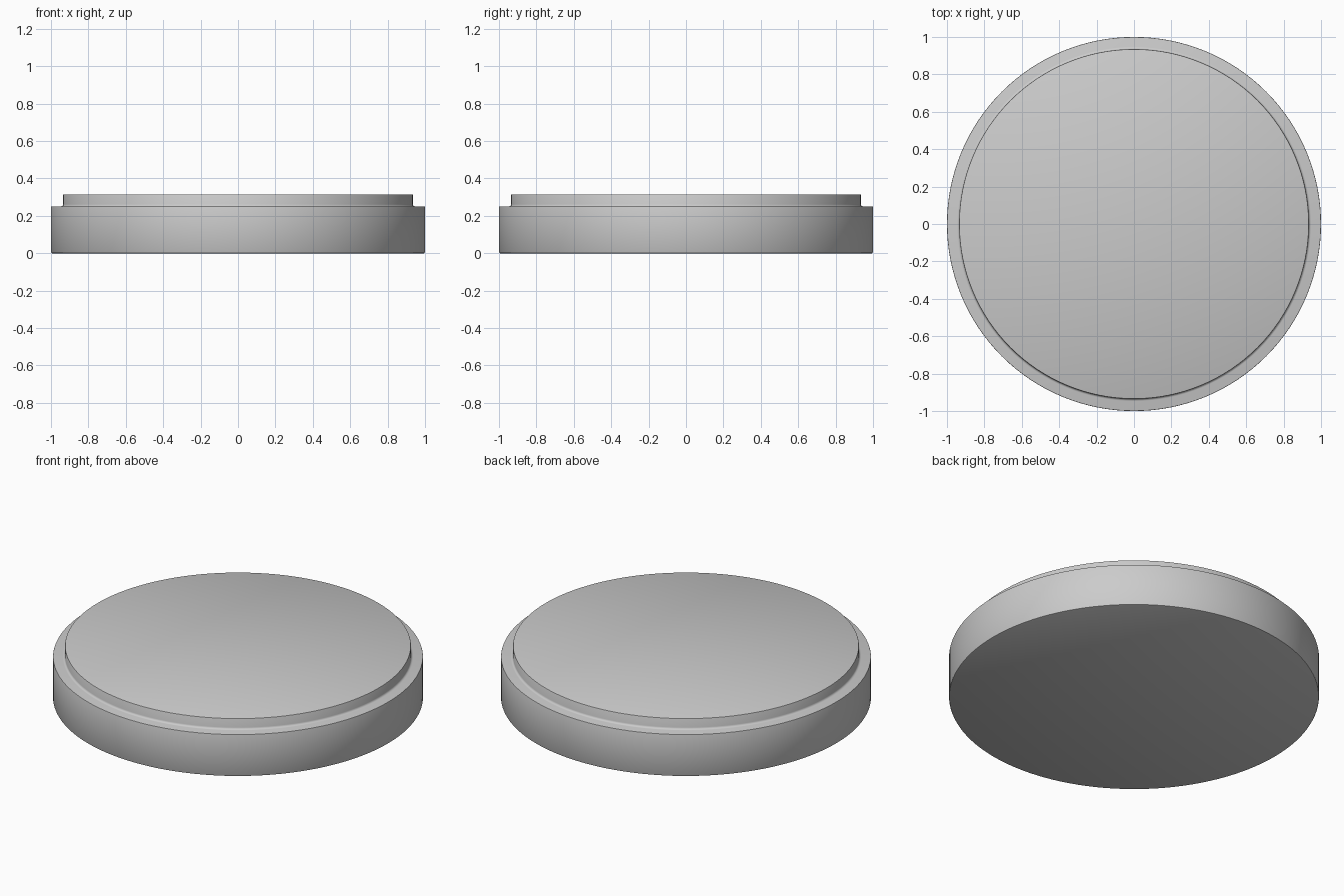
import bpy, bmesh, math

if "Cube" in bpy.data.objects:
    bpy.data.objects.remove(bpy.data.objects["Cube"])

SEGMENTS = 128

# Half cross-section (radius, z) from bottom centre to top centre:
# flat base, eased outer wall, ledge, small fillet, raised plate
PROFILE = [
    (0.994, 0.0), (0.998, 0.002), (1.0, 0.006),
    (1.0, 0.246), (0.999, 0.249), (0.996, 0.25),
    (0.947, 0.25), (0.941, 0.252), (0.937, 0.256), (0.935, 0.262),
    (0.935, 0.312), (0.934, 0.314), (0.932, 0.315),
]


def lathe(name, profile):
    bm = bmesh.new()
    rings = []
    for r, z in profile:
        rings.append([bm.verts.new((r * math.cos(a), r * math.sin(a), z))
                      for a in (2 * math.pi * i / SEGMENTS for i in range(SEGMENTS))])
    for low, high in zip(rings, rings[1:]):
        for i in range(SEGMENTS):
            j = (i + 1) % SEGMENTS
            bm.faces.new((low[i], low[j], high[j], high[i]))
    # Flat caps
    bm.faces.new(rings[0][::-1])
    bm.faces.new(rings[-1])
    mesh = bpy.data.meshes.new(name)
    bm.to_mesh(mesh)
    bm.free()
    obj = bpy.data.objects.new(name, mesh)
    bpy.context.collection.objects.link(obj)
    return obj


# Stepped round disc
disc = lathe("stepped_disc", PROFILE)
bpy.context.view_layer.objects.active = disc
disc.select_set(True)
bpy.ops.object.shade_smooth_by_angle(angle=math.radians(30))
